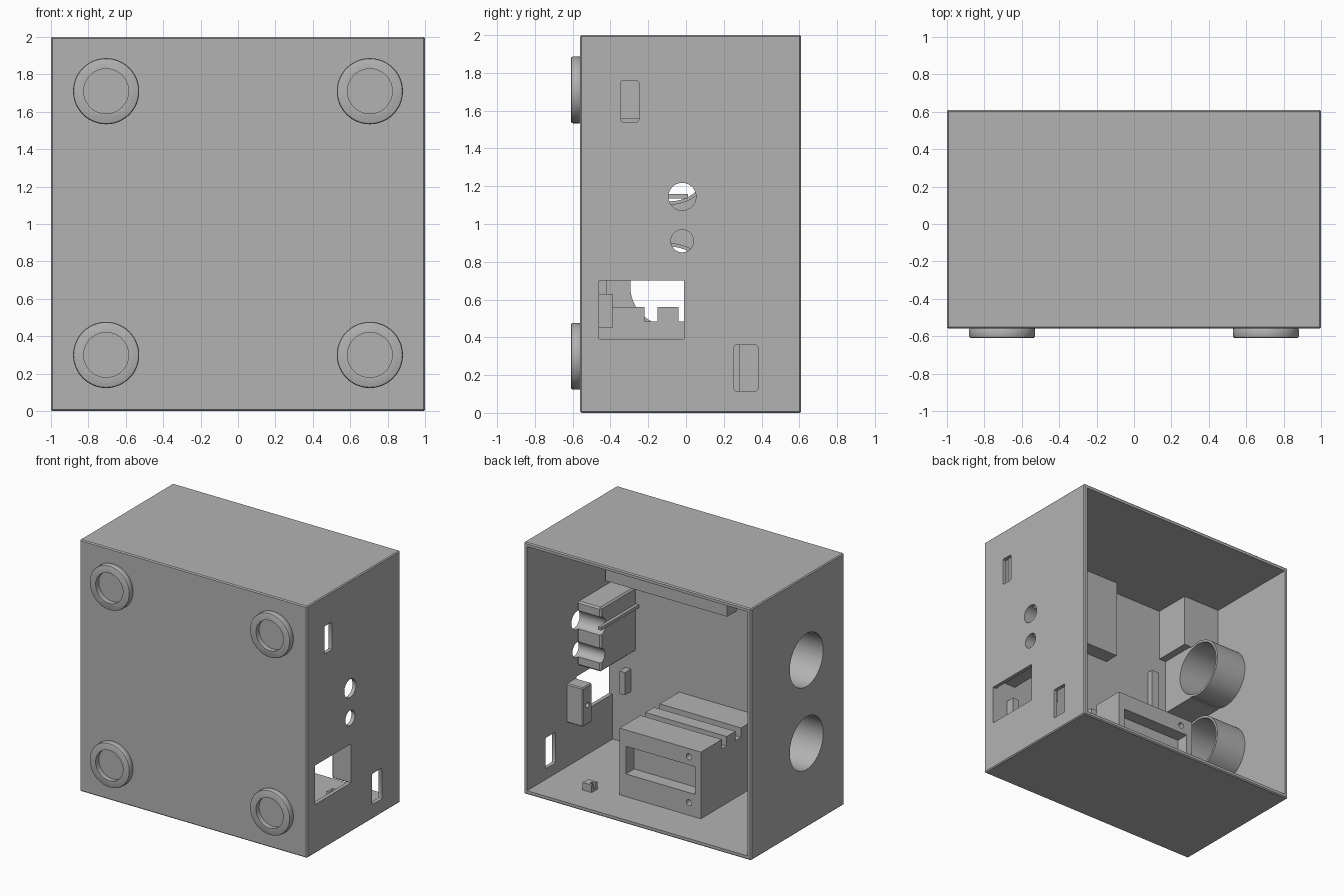
import bpy
import bmesh
from math import radians
from mathutils import Matrix

old = bpy.data.objects.get("Cube")
if old:
    bpy.data.objects.remove(old, do_unlink=True)

grey = bpy.data.materials.new("plain grey")
grey.use_nodes = True
COLOUR = (0.45, 0.45, 0.45, 1)
grey.diffuse_color = COLOUR
grey.node_tree.nodes["Principled BSDF"].inputs["Base Color"].default_value = COLOUR


def finish(name, bm):
    mesh = bpy.data.meshes.new(name)
    bm.to_mesh(mesh)
    bm.free()
    ob = bpy.data.objects.new(name, mesh)
    bpy.context.collection.objects.link(ob)
    mesh.materials.append(grey)
    return ob


def box(name, xs, ys, zs):
    """Box between pairs of limits on each axis."""
    bm = bmesh.new()
    spans = (xs, ys, zs)
    size = [abs(b - a) for a, b in spans]
    mid = [(a + b) / 2 for a, b in spans]
    bmesh.ops.create_cube(bm, size=1, matrix=Matrix.Translation(mid) @ Matrix.Diagonal((*size, 1)))
    return finish(name, bm)


def rod(name, axis, centre, r, length, r_end=None, sides=48):
    """Cylinder or cone along x or y."""
    bm = bmesh.new()
    turn = Matrix.Rotation(radians(90), 4, 'Y' if axis == 'X' else 'X')
    bmesh.ops.create_cone(bm, cap_ends=True, segments=sides, radius1=r,
                          radius2=r if r_end is None else r_end, depth=length,
                          matrix=Matrix.Translation(centre) @ turn)
    return finish(name, bm)


def modify(ob, kind, **settings):
    mod = ob.modifiers.new(kind.lower(), kind)
    for key, value in settings.items():
        setattr(mod, key, value)
    bpy.context.view_layer.objects.active = ob
    bpy.ops.object.modifier_apply(modifier=mod.name)


def cut(ob, *cutters):
    for c in cutters:
        modify(ob, 'BOOLEAN', operation='DIFFERENCE', object=c, solver='EXACT')
        bpy.data.objects.remove(c, do_unlink=True)


def smooth(ob):
    bpy.ops.object.select_all(action='DESELECT')
    ob.select_set(True)
    bpy.context.view_layer.objects.active = ob
    bpy.ops.object.shade_smooth_by_angle(angle=radians(30))


WALL = 0.97            # inner faces of the side walls
FRONT = -0.465         # inner face of the front wall
JACKS = ((1.145, 0.073), (0.91, 0.06))    # height and radius
PORTS = (1.33, 0.67)                      # heights of the big round holes
PORT_Y, PORT_R = -0.085, 0.21


def jack_cutters():
    return [rod("cutter", 'X', (0.9, -0.02, z), r, 0.5) for z, r in JACKS]


def port_cutter(z):
    return rod("cutter", 'X', (-0.85, PORT_Y, z), PORT_R, 0.6, sides=64)


# Case, open at the back, with side openings
case = box("case", (-1, 1), (-0.56, 0.61), (0, 2))
modify(case, 'BEVEL', width=0.008, segments=1)
cut(case, box("cutter", (-WALL, WALL), (FRONT, 0.8), (0.03, 1.97)))
cut(case,
    box("cutter", (0.9, 1.1), (-0.46, -0.01), (0.39, 0.70)),
    *jack_cutters(), *[port_cutter(z) for z in PORTS])
for ys, zs in (((-0.345, -0.25), (1.54, 1.76)), ((0.255, 0.38), (0.115, 0.36))):
    slot = box("cutter", (0.9, 1.1), ys, zs)
    modify(slot, 'BEVEL', width=0.012, segments=2)
    cut(case, slot)
smooth(case)

# Four ring feet on the front
for side in (-1, 1):
    for z in (0.3, 1.71):
        foot = rod("foot", 'Y', (side * 0.705, -0.582, z), 0.177, 0.056)
        modify(foot, 'BEVEL', width=0.012, segments=2)
        cut(foot, rod("cutter", 'Y', (side * 0.705, -0.61, z), 0.12, 0.08))
        smooth(foot)

# Port tubes with their square holders on the side wall
for z in PORTS:
    holder = box("port_holder", (-WALL - 0.01, -0.70), (FRONT - 0.01, -0.17), (z - 0.22, z + 0.225))
    cut(holder, port_cutter(z))
    tube = rod("port_tube", 'X', (-0.84, PORT_Y, z), PORT_R + 0.018, 0.28, sides=64)
    cut(tube, port_cutter(z))
    smooth(tube)

# Upper corner block, hanging plate and slim rail on the front wall
box("corner_block", (-0.98, -0.64), (-0.475, -0.17), (1.555, 1.98))
box("hanging_plate", (-0.12, 0.95), (-0.475, -0.345), (1.34, 1.98))
box("slim_rail", (-0.6, -0.53), (-0.475, -0.42), (0.45, 1.4))

# Saddle for the jacks, with a thin pin across it
saddle = box("jack_saddle", (0.77, 0.98), (-0.475, -0.03), (0.78, 1.29))
modify(saddle, 'BEVEL', width=0.012, segments=1)
cut(saddle, *jack_cutters())
smooth(saddle)
box("jack_pin", (0.74, 0.765), (FRONT, 0.01), (1.135, 1.16))

# Floor unit with grooves, a recessed panel and two screw holes
unit = box("floor_unit", (-0.33, 0.386), (-0.475, 0.284), (0.02, 0.56))
cut(unit,
    box("cutter", (-0.5, 0.5), (-0.22, -0.15), (0.485, 0.7)),
    box("cutter", (-0.5, 0.5), (-0.04, 0.02), (0.485, 0.7)),
    box("cutter", (-0.28, 0.33), (0.18, 0.4), (0.21, 0.43)),
    *[rod("cutter", 'Y', (-0.225, 0.28, z), 0.024, 0.1, sides=24) for z in (0.13, 0.495)])

# Switch body beside the rectangular opening
switch = box("switch_body", (0.83, 0.98), (-0.005, 0.11), (0.38, 0.69))
modify(switch, 'BEVEL', width=0.008, segments=1)
cut(switch, rod("cutter", 'X', (0.83, 0.05, 0.535), 0.02, 0.08, sides=24))

# Small fittings
box("wall_tab", (0.81, 0.86), (-0.475, -0.39), (0.45, 0.63))
clip = box("floor_clip", (0.57, 0.65), (0.30, 0.37), (0.02, 0.09))
cut(clip, box("cutter", (0.55, 0.60), (0.32, 0.35), (0.05, 0.2)))
